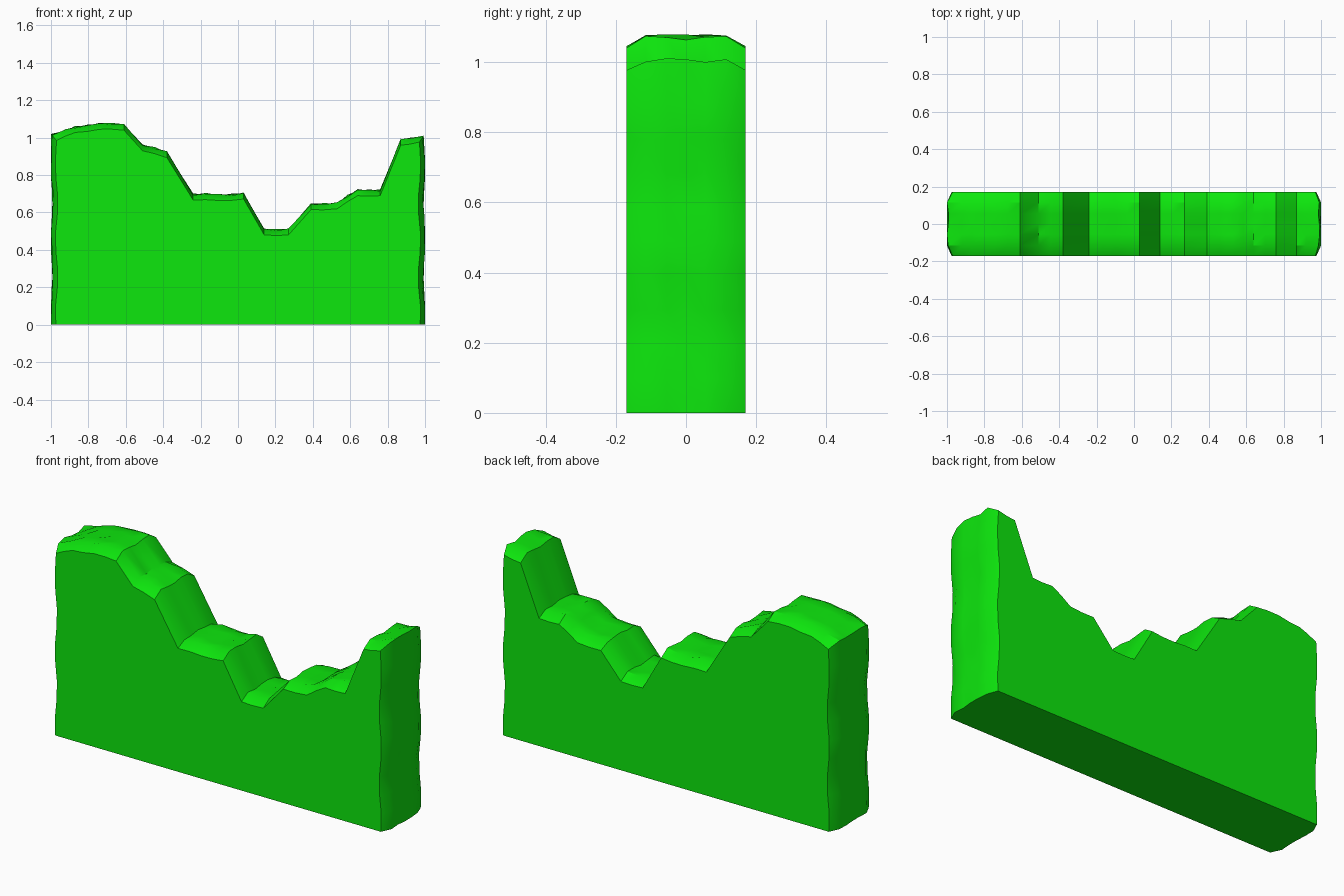
import bpy, bmesh, math

if "Cube" in bpy.data.objects:
    bpy.data.objects.remove(bpy.data.objects["Cube"])

# Crest line of the hedge (x, z) at the flat front and back, left to right
top = [(-0.97, 0.985), (-0.87, 1.028), (-0.74, 1.045), (-0.61, 1.04), (-0.51, 0.93),
       (-0.38, 0.893), (-0.24, 0.667), (-0.10, 0.664), (0.03, 0.672), (0.14, 0.48),
       (0.27, 0.48), (0.39, 0.615), (0.53, 0.62), (0.64, 0.69), (0.76, 0.69),
       (0.87, 0.96), (0.97, 0.977)]

# Unbroken path: up the left end, along the top, down the right end
# Each point: x, z, outward push in x, outward push in z
STEPS = 10


def end_side(sign, height):
    """Points up one end wall, gently waving in and out."""
    pts = []
    for i in range(STEPS):
        wave = 0.007 * math.sin(i * math.pi / 2 + 0.6)
        pts.append((sign * (0.97 + wave), height * i / STEPS, sign * 0.026, 0))
    return pts


path = end_side(-1, 0.985)
for i, (x, z) in enumerate(top):
    dx = -0.026 if i == 0 else 0.02 if i == len(top) - 1 else 0
    path.append((x, z, dx, 0.03))
    # Gently swollen clump between neighbouring points on the flatter runs
    if i < len(top) - 1:
        x2, z2 = top[i + 1]
        if abs(z2 - z) < 0.08:
            path.append(((x + x2) / 2, (z + z2) / 2 + 0.003 * (-1) ** i, 0, 0.031))
path += reversed(end_side(1, 0.977))

# Cross-section rows through the depth: rounded shoulders, uneven clipped middle
rows = [-0.17, -0.115, -0.055, 0, 0.055, 0.115, 0.17]
bm = bmesh.new()
grid = []
for j, y in enumerate(rows):
    inner = 0 < j < len(rows) - 1
    line = []
    for i, (x, z, dx, dz) in enumerate(path):
        bulge = 0.97 + 0.2 * math.sin(2.3 * i + 1.9 * j) if inner else 0
        line.append(bm.verts.new((max(-1, min(1, x + dx * bulge)), y, z + dz * bulge)))
    grid.append(line)

# Leafy skin, flat front and back, and underside
for a, b in zip(grid, grid[1:]):
    for i in range(len(path) - 1):
        bm.faces.new((a[i], a[i + 1], b[i + 1], b[i]))
bm.faces.new(grid[0])
bm.faces.new(grid[-1][::-1])
bm.faces.new([r[0] for r in grid] + [r[-1] for r in reversed(grid)])
bmesh.ops.recalc_face_normals(bm, faces=bm.faces)

mesh = bpy.data.meshes.new("hedge")
bm.to_mesh(mesh)
bm.free()
hedge = bpy.data.objects.new("hedge", mesh)
bpy.context.collection.objects.link(hedge)

# Green leaves
mat = bpy.data.materials.new("leaf_green")
mat.diffuse_color = (0.004, 0.8, 0.004, 1)
mat.use_nodes = True
mat.node_tree.nodes["Principled BSDF"].inputs["Base Color"].default_value = mat.diffuse_color
mesh.materials.append(mat)

# Smooth clipped surface with crisp outer edges
bpy.context.view_layer.objects.active = hedge
hedge.select_set(True)
bpy.ops.object.shade_smooth_by_angle(angle=math.radians(32))
